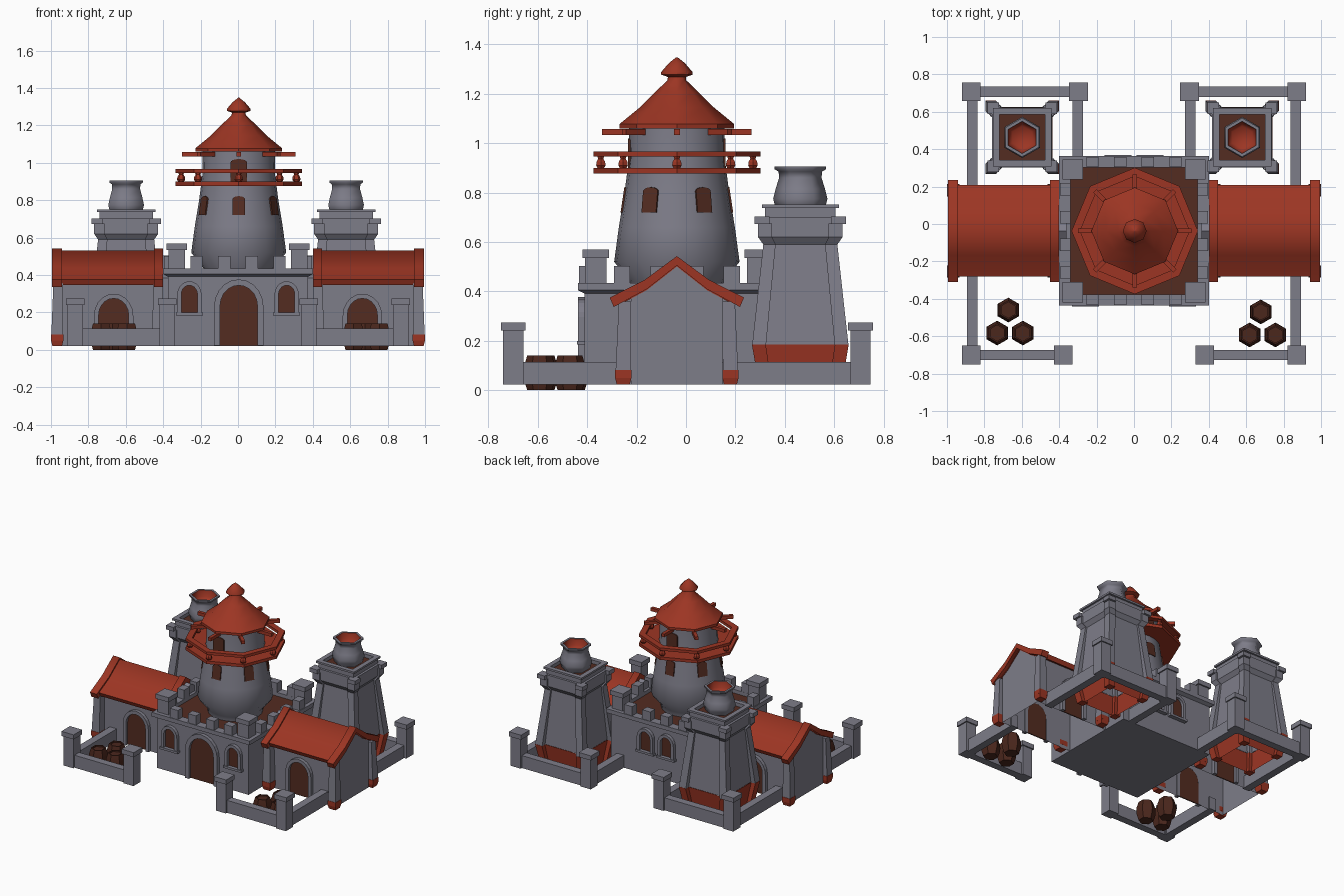
import bpy, bmesh, math

if "Cube" in bpy.data.objects:
    bpy.data.objects.remove(bpy.data.objects["Cube"])

def material(name, c):
    m = bpy.data.materials.new(name)
    m.diffuse_color = (*c, 1)
    m.use_nodes = True
    m.node_tree.nodes["Principled BSDF"].inputs["Base Color"].default_value = m.diffuse_color
    return m

STONE = material("grey_stone", (0.208, 0.205, 0.25))
RED = material("red_tile", (0.335, 0.036, 0.017))
BROWN = material("dark_brown", (0.088, 0.025, 0.015))
WOOD = material("barrel_wood", (0.07, 0.02, 0.012))
CY = -0.037          # centre line of keep and wings
TX = 0.004           # round tower centre
R2 = math.sqrt(2)

def build(name, verts, faces, mat, smooth=0):
    me = bpy.data.meshes.new(name)
    me.from_pydata(verts, [], faces)
    bm = bmesh.new()
    bm.from_mesh(me)
    bmesh.ops.recalc_face_normals(bm, faces=bm.faces)
    bm.to_mesh(me)
    bm.free()
    me.materials.append(mat)
    if smooth:
        for p in me.polygons:
            p.use_smooth = True
        me.set_sharp_from_angle(angle=math.radians(smooth))
    ob = bpy.data.objects.new(name, me)
    bpy.context.collection.objects.link(ob)
    return ob

def lathe(name, prof, n, mat, x=0, y=0, rot=0, smooth=0, closed=False, caps=(1, 1)):
    """Revolve (radius, z) points with n sides; closed makes a ring."""
    v = [(x + r * math.cos(rot + math.tau * k / n), y + r * math.sin(rot + math.tau * k / n), z)
         for r, z in prof for k in range(n)]
    m = len(prof)
    f = []
    for i in range(m if closed else m - 1):
        j = (i + 1) % m
        f += [(i * n + k, i * n + (k + 1) % n, j * n + (k + 1) % n, j * n + k) for k in range(n)]
    if not closed:
        if caps[0]: f.append(tuple(range(n)))
        if caps[1]: f.append(tuple(range((m - 1) * n, m * n)))
    return build(name, v, f, mat, smooth)

def square(name, prof, mat, x, y, **kw):
    """Square tower profile given as (half width, z)."""
    return lathe(name, [(r * R2, z) for r, z in prof], 4, mat, x, y, math.pi / 4, **kw)

def frustum(name, c0, h0, z0, c1, h1, z1, mat):
    v = [(c[0] + h * a, c[1] + h * b, z) for c, h, z in ((c0, h0, z0), (c1, h1, z1))
         for a, b in ((-1, -1), (1, -1), (1, 1), (-1, 1))]
    f = [(0, 1, 2, 3), (4, 5, 6, 7)] + [(k, (k + 1) % 4, 4 + (k + 1) % 4, 4 + k) for k in range(4)]
    return build(name, v, f, mat)

def box(name, c, s, mat, rot=0):
    ca, sa = math.cos(rot), math.sin(rot)
    v = []
    for dz in (-.5, .5):
        for a, b in ((-.5, -.5), (.5, -.5), (.5, .5), (-.5, .5)):
            p, q = a * s[0], b * s[1]
            v.append((c[0] + p * ca - q * sa, c[1] + p * sa + q * ca, c[2] + dz * s[2]))
    f = [(0, 1, 2, 3), (4, 5, 6, 7)] + [(k, (k + 1) % 4, 4 + (k + 1) % 4, 4 + k) for k in range(4)]
    return build(name, v, f, mat)

def prism(name, pts, x0, x1, mat, smooth=0, first=0):
    """Extrude a (y, z) outline along x; first=1 leaves the bottom side open."""
    n = len(pts)
    v = [(x, CY + y, z) for x in (x0, x1) for y, z in pts]
    f = [tuple(range(n)), tuple(range(n, 2 * n))]
    f += [(k, (k + 1) % n, n + (k + 1) % n, n + k) for k in range(first, n)]
    return build(name, v, f, mat, smooth)

def outline(w, z0, top, rise):
    arc = [(-w * math.cos(math.pi * k / 10), top - rise + rise * math.sin(math.pi * k / 10)) for k in range(11)]
    return [(-w, z0)] + arc + [(w, z0)]

def arch(name, base, ang, w, z0, top, mat, d0, d1, frame=0, lean=0, rise=1.1):
    """Arched plate facing ang; with frame > 0 it is an arched band around the opening."""
    nx, ny = math.cos(ang), math.sin(ang)
    def put(p, d):
        d += lean * (p[1] - z0)
        return (base[0] - ny * p[0] + nx * d, base[1] + nx * p[0] + ny * d, p[1])
    a = outline(w, z0, top, w * rise)
    n = len(a)
    if not frame:
        v = [put(p, d) for d in (d0, d1) for p in a]
        f = [tuple(range(n)), tuple(range(n, 2 * n))]
        f += [(k, (k + 1) % n, n + (k + 1) % n, n + k) for k in range(n)]
    else:
        b = outline(w + frame, z0, top + frame, (w + frame) * rise)
        loops = [(a, d0), (a, d1), (b, d1), (b, d0)]
        v = [put(p, d) for l, d in loops for p in l]
        f = [(i * n + k, i * n + k + 1, (i + 1) % 4 * n + k + 1, (i + 1) % 4 * n + k)
             for i in range(4) for k in range(n - 1)]
        f += [tuple(i * n + e for i in range(4)) for e in (0, n - 1)]
    return build(name, v, f, mat)

def opening(name, base, ang, w, z0, top, frame):
    arch(name, base, ang, w, z0, top, BROWN, -.004, .004)
    arch(name + "_frame", base, ang, w, z0, top, STONE, -.005, .025, frame)

# --- central keep with battlements
square("keep_body", [(.375, .022), (.375, .40)], STONE, 0, CY)
square("keep_floor", [(.35, .39), (.35, .408)], BROWN, 0, CY)
square("keep_ledge", [(.34, .39), (.372, .39), (.40, .405), (.40, .435), (.34, .435)], STONE, 0, CY, closed=True)
for sx in (-1, 1):
    for sy in (-1, 1):
        c = (sx * .328, CY + sy * .328)
        box("corner_merlon", (*c, .48), (.088, .088, .12), STONE)
        box("corner_merlon_cap", (*c, .552), (.108, .108, .034), STONE)
for s in (-1, 1):
    for t in (-.222, -.074, .074, .222):
        box("merlon", (t, CY + s * .368, .465), (.066, .055, .075), STONE)
        box("merlon", (s * .368, CY + t, .465), (.055, .066, .075), STONE)

# --- keep door and windows
FRONT, BACK = -math.pi / 2, math.pi / 2
opening("keep_door", (.004, CY - .375), FRONT, .10, .024, .345, .032)
for s in (-1, 1):
    for x, y, a in ((.26, CY - .375, FRONT), (.085, CY + .375, BACK)):
        opening("keep_window", (s * x, y), a, .043, .20, .345, .022)
        box("window_sill", (s * x, y, .192), (.145, .06, .016), STONE)

# --- round tower
lathe("round_tower", [(.185, .40), (.19, .44), (.254, .52), (.235, .66), (.212, .80), (.195, .93), (.193, 1.07)],
      20, STONE, TX, CY, smooth=60)
for k in range(6):
    a = FRONT + k * math.pi / 3
    arch("tower_window", (TX + .225 * math.cos(a), CY + .225 * math.sin(a)), a, .034, .72, .822, BROWN,
         -.005, .003, lean=-.15, rise=.5)
for a in (FRONT, BACK):
    arch("balcony_door", (TX, CY + .194 * math.sin(a)), a, .043, .90, 1.02, BROWN, -.006, .003, rise=.4)

# --- eight-sided balcony, beams and roof
lathe("balcony_floor", [(.18, .877), (.338, .877), (.338, .899), (.18, .899)], 8, RED, TX, CY, closed=True)
lathe("balcony_rail", [(.292, .946), (.338, .946), (.338, .966), (.292, .966)], 8, RED, TX, CY, closed=True)
for k in range(8):
    a = math.tau * k / 8
    ca, sa = math.cos(a), math.sin(a)
    lathe("baluster", [(.012, .895), (.022, .91), (.02, .925), (.012, .937), (.017, .95)], 6, RED,
          TX + .308 * ca, CY + .308 * sa)
    box("roof_beam", (TX + .24 * ca, CY + .24 * sa, 1.045), (.125, .024, .024), RED, a)
lathe("tower_roof", [(.17, 1.06), (.232, 1.06), (.232, 1.078), (.15, 1.145), (.085, 1.21), (.038, 1.255), (.035, 1.28)],
      8, RED, TX, CY, smooth=42)
lathe("roof_finial", [(.035, 1.268), (.064, 1.278), (.064, 1.288), (.032, 1.325), (.003, 1.348)],
      8, RED, TX, CY, smooth=42)

# --- side wings
def chevron(half, drop, thick):
    end = (.375 - drop + (.272 - half) * .5)
    top = [(-half, end), (-.13, .447 - drop), (0, .543 - drop), (.13, .447 - drop), (half, end)]
    return top + [(y * .94, z - thick) for y, z in reversed(top)]

for s in (-1, 1):
    prism("wing_body", [(-.185, .022), (.185, .022), (.185, .385), (.12, .425), (0, .505), (-.12, .425), (-.185, .385)],
          s * .36, s * .965, STONE, first=1)
    prism("wing_roof", chevron(.245, .012, .03), s * .41, s * .97, RED, 80)
    for x0, x1 in ((.40, .45), (.94, .995)):
        prism("roof_trim", chevron(.272, 0, .038), s * x0, s * x1, RED, 80)
    for t in (-1, 1):
        for px in (.43, .967):
            c0, c1 = (s * px, CY + t * .217), (s * (px - .005), CY + t * .21)
            frustum("wing_pillar", c0, .031, .08, c1, .025, .36, STONE)
            frustum("pillar_foot", c0, .026, .022, c0, .033, .05, RED)
            box("pillar_foot_top", (*c0, .066), (.066, .066, .033), RED)
        opening("wing_door", (s * .665, CY + t * .185), t * math.pi / 2, .08, .024, .275, .025)

# --- rear corner towers: recessed panels between leaning corner strips, hollow below
for s in (-1, 1):
    x, y = s * .588 - .01, .463
    square("rear_tower_base", [(.14, .022), (.162, .185)], RED, x, y, caps=(0, 0))
    square("rear_tower_body", [(.16, .185), (.138, .59), (.16, .62), (.16, .70)], STONE, x, y, caps=(0, 0))
    square("rear_tower_parapet", [(.122, .69), (.143, .69), (.143, .737), (.156, .737), (.156, .751), (.122, .751)],
           STONE, x, y, closed=True)
    square("rear_tower_ledge", [(.13, .69), (.16, .69), (.16, .702), (.13, .702)], STONE, x, y, closed=True)
    square("rear_tower_floor", [(.125, .70), (.125, .725)], BROWN, x, y)
    for a in (-1, 1):
        for b in (-1, 1):
            def at(d): return (x + a * d, y + b * d)
            frustum("tower_corner_foot", at(.142), .026, .022, at(.168), .028, .185, RED)
            frustum("tower_corner_strip", at(.167), .028, .183, at(.125), .025, .59, STONE)
            frustum("tower_corner_flare", at(.125), .025, .59, at(.143), .028, .62, STONE)
            box("tower_corner_post", (*at(.143), .648), (.056, .056, .056), STONE)
            box("tower_corner_cap", (*at(.155), .688), (.062, .062, .03), STONE)
    # hexagonal chimney pot with red inside
    lathe("chimney_pot", [(.09, .72), (.105, .755), (.11, .775), (.10, .815), (.086, .86), (.088, .885), (.104, .895),
                          (.104, .906), (.086, .906)], 6, STONE, x, y, BACK, smooth=62, caps=(1, 0))
    lathe("chimney_inside", [(.086, .906), (.08, .86), (.06, .84)], 6, RED, x, y, BACK, smooth=62, caps=(0, 1))

# --- perimeter walls and posts
def post(x, y):
    box("wall_post", (x, y, .132), (.082, .082, .22), STONE)
    box("wall_post_cap", (x, y, .258), (.1, .1, .034), STONE)

for s in (-1, 1):
    for px, py in ((.870, -.70), (.378, -.70), (.870, .707), (.297, .707)):
        post(s * px, py)
    for py, inner in ((-.70, .378), (.707, .297)):
        box("wall_along_x", (s * (.87 + inner) / 2, py, .068), (.87 - inner, .055, .092), STONE)
    box("side_wall", (s * .865, -.455, .068), (.056, .49, .092), STONE)
    box("side_wall", (s * .865, .42, .068), (.056, .57, .092), STONE)
    box("rear_inner_wall", (s * .3, .52, .068), (.056, .37, .092), STONE)

# --- barrels
for ox, oy in ((0, 0), (1.35, -.01)):
    for bx, by in ((-.672, -.46), (-.732, -.583), (-.594, -.583)):
        lathe("barrel", [(.05, 0), (.064, .045), (.066, .07), (.064, .095), (.05, .14), (.042, .14), (.042, .13)],
              6, WOOD, bx + ox, by + oy, BACK, smooth=30)
